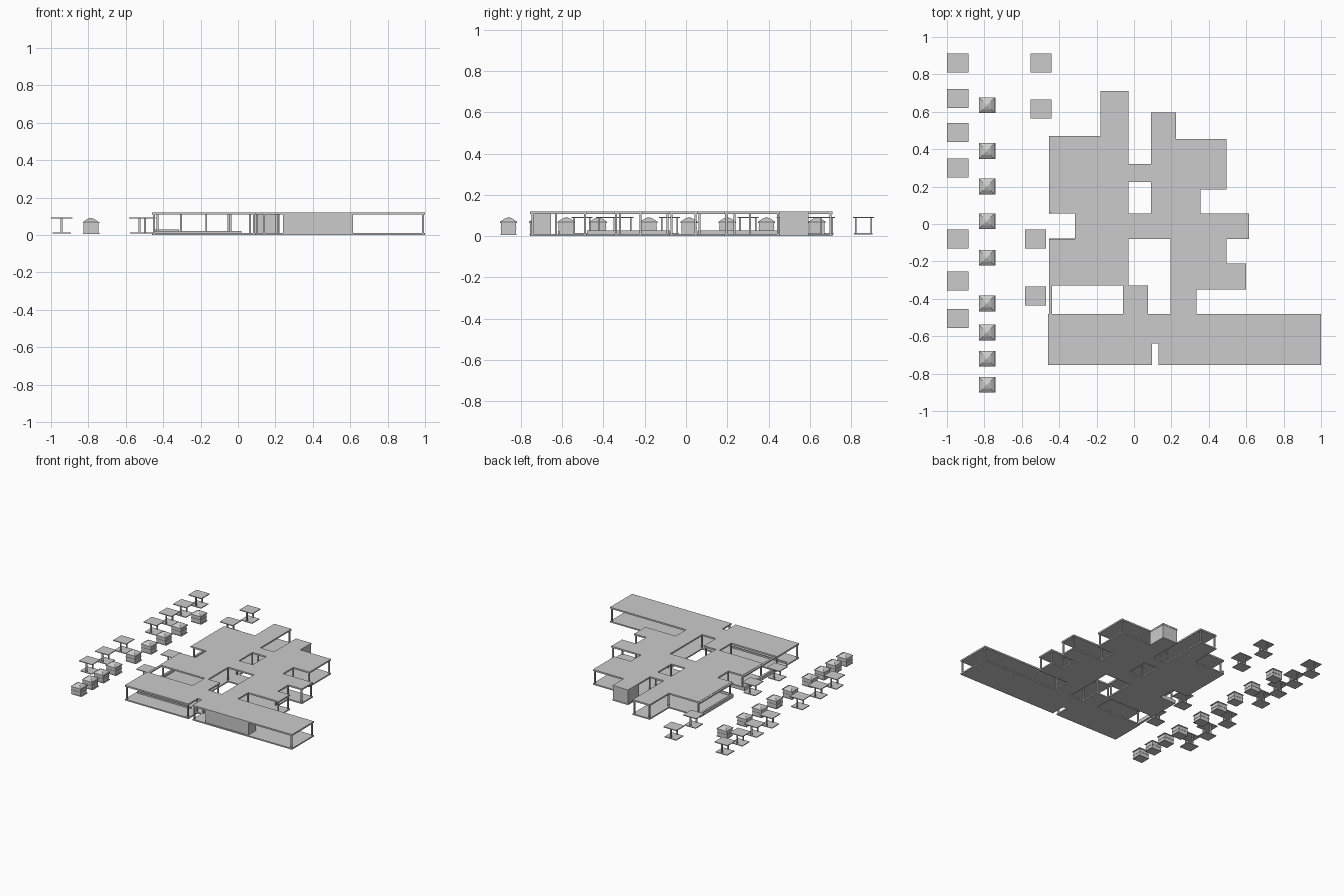
import bpy, bmesh
from mathutils import Matrix


def add_box(bm, x0, x1, y0, y1, z0, z1):
    m = Matrix.Translation(((x0 + x1) / 2, (y0 + y1) / 2, (z0 + z1) / 2))
    m = m @ Matrix.Diagonal((x1 - x0, y1 - y0, z1 - z0, 1))
    bmesh.ops.create_cube(bm, size=1, matrix=m)


def finish(bm, name):
    me = bpy.data.meshes.new(name)
    bmesh.ops.recalc_face_normals(bm, faces=bm.faces)
    bm.to_mesh(me)
    bm.free()
    ob = bpy.data.objects.new(name, me)
    bpy.context.collection.objects.link(ob)
    return ob


def boxes(name, items):
    bm = bmesh.new()
    for b in items:
        add_box(bm, *b)
    return finish(bm, name)


# Building footprint as overlapping rectangles (x0, x1, y0, y1)
PLAN = [
    (-0.46, 0.095, -0.755, -0.48), (0.13, 1.0, -0.755, -0.48), (0.095, 0.13, -0.64, -0.48),
    (-0.44, -0.03, 0.055, 0.47), (-0.18, -0.03, 0.47, 0.71),
    (-0.44, -0.03, -0.33, -0.08), (-0.315, 0.615, -0.08, 0.055),
    (-0.06, 0.075, -0.48, -0.33), (-0.03, 0.09, 0.225, 0.32),
    (0.09, 0.225, 0.455, 0.595), (0.09, 0.495, 0.185, 0.455), (0.09, 0.355, 0.055, 0.185),
    (0.195, 0.495, -0.21, -0.08), (0.195, 0.6, -0.35, -0.21), (0.195, 0.335, -0.48, -0.35),
]


def inside(x, y):
    return any(a < x < b and c < y < d for a, b, c, d in PLAN)


XS = sorted({v for r in PLAN for v in r[:2]})
YS = sorted({v for r in PLAN for v in r[2:]})


# Slab following the union of the rectangles
def slab(name, z0, z1):
    bm = bmesh.new()
    grid = {}

    def vert(i, j):
        if (i, j) not in grid:
            grid[i, j] = bm.verts.new((XS[i], YS[j], z0))
        return grid[i, j]
    for i in range(len(XS) - 1):
        for j in range(len(YS) - 1):
            if inside((XS[i] + XS[i + 1]) / 2, (YS[j] + YS[j + 1]) / 2):
                bm.faces.new([vert(i, j), vert(i + 1, j), vert(i + 1, j + 1), vert(i, j + 1)])
    ext = bmesh.ops.extrude_face_region(bm, geom=bm.faces[:], use_keep_orig=True)
    top = [g for g in ext["geom"] if isinstance(g, bmesh.types.BMVert)]
    bmesh.ops.translate(bm, vec=(0, 0, z1 - z0), verts=top)
    return finish(bm, name)


slab("floor_slab", 0.0, 0.01)
slab("roof_slab", 0.108, 0.12)

# Posts just inside every corner of the plan
posts = []
e, r = 0.01, 0.005
for x in XS:
    for y in YS:
        q = [(sx, sy) for sx in (-1, 1) for sy in (-1, 1) if inside(x + sx * 0.004, y + sy * 0.004)]
        if len(q) in (1, 3):
            sx = q[0][0] if len(q) == 1 else sum(p[0] for p in q)
            sy = q[0][1] if len(q) == 1 else sum(p[1] for p in q)
            cx, cy = x + sx * e, y + sy * e
            posts.append((cx - r, cx + r, cy - r, cy + r, 0.01, 0.108))
boxes("building_posts", posts)

# Solid rooms
boxes("front_room", [(0.24, 0.615, -0.748, -0.655, 0.01, 0.108)])
boxes("back_room", [(0.092, 0.223, 0.453, 0.593, 0.0, 0.112)])

# Raised terrace and low walls on the left side
boxes("low_walls", [
    (-0.455, -0.44, 0.055, 0.47, 0.0, 0.028), (-0.455, -0.315, 0.055, 0.062, 0.0, 0.028),
    (-0.455, -0.315, -0.085, -0.078, 0.0, 0.028), (-0.455, -0.438, -0.48, -0.08, 0.0, 0.028),
    (-0.45, 0.02, -0.62, -0.61, 0.01, 0.022)])
boxes("left_roof_edge", [(-0.455, -0.44, 0.06, 0.47, 0.108, 0.118),
                         (-0.455, -0.438, -0.48, -0.08, 0.108, 0.118)])

# Flat canopies on two posts
spots = [(-0.943, y) for y in (0.86, 0.67, 0.49, 0.30, -0.08, -0.305, -0.505)]
spots += [(-0.497, 0.86), (-0.497, 0.615), (-0.527, -0.08), (-0.527, -0.385)]
for n, (x, y) in enumerate(spots):
    boxes(f"canopy_{n + 1}", [
        (x - 0.057, x + 0.057, y - 0.051, y + 0.051, 0.087, 0.093),
        (x - 0.05, x + 0.05, y - 0.045, y + 0.045, 0.008, 0.014),
        (x - 0.005, x + 0.005, y - 0.042, y - 0.034, 0.014, 0.087),
        (x - 0.005, x + 0.005, y + 0.034, y + 0.042, 0.014, 0.087)])


# Small huts with stepped pyramid roofs
def hut(name, x, y):
    bm = bmesh.new()
    add_box(bm, x - 0.04, x + 0.04, y - 0.037, y + 0.037, 0.008, 0.064)
    add_box(bm, x - 0.042, x + 0.047, y - 0.039, y + 0.039, 0.006, 0.011)
    add_box(bm, x - 0.042, x + 0.042, y - 0.039, y + 0.039, 0.036, 0.041)
    add_box(bm, x - 0.043, x + 0.047, y - 0.042, y + 0.042, 0.064, 0.069)
    rings = [(0.042, 0.069), (0.022, 0.083), (0.003, 0.091)]
    loops = [[bm.verts.new((x + sx * h, y + sy * h, z))
              for sx, sy in ((-1, -1), (1, -1), (1, 1), (-1, 1))] for h, z in rings]
    for lo, hi in zip(loops, loops[1:]):
        for k in range(4):
            bm.faces.new([lo[k], lo[(k + 1) % 4], hi[(k + 1) % 4], hi[k]])
    bm.faces.new(loops[-1])
    bm.faces.new(loops[0][::-1])
    finish(bm, name)


for n, y in enumerate((0.635, 0.39, 0.20, 0.015, -0.18, -0.425, -0.58, -0.72, -0.86)):
    hut(f"hut_{n + 1}", -0.787, y)
